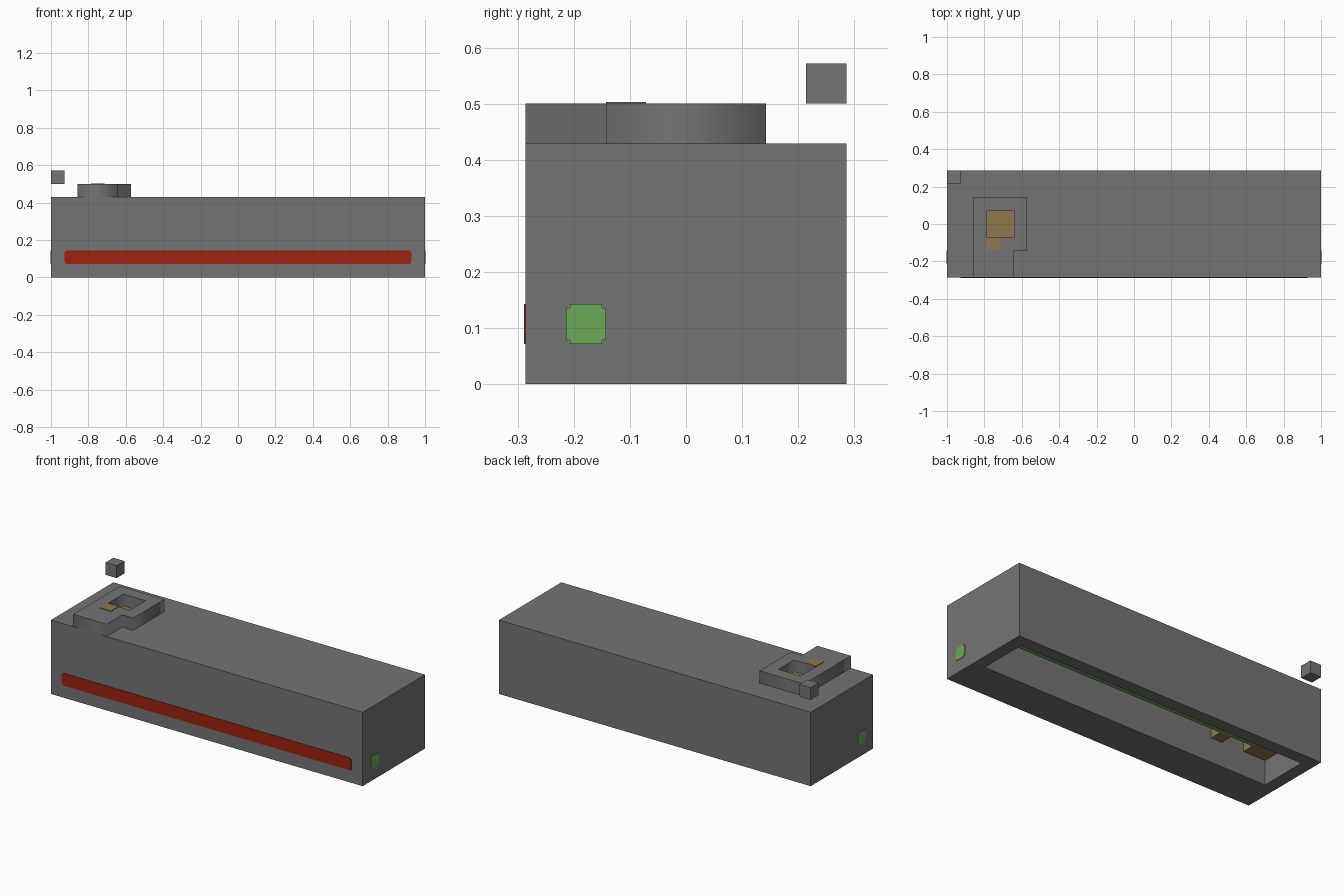
import bpy, bmesh
from mathutils import Vector

U = 1 / 14          # one block unit
SKIN = 0.003        # thickness of painted plates

cube = bpy.data.objects.get("Cube")
if cube:
    bpy.data.objects.remove(cube, do_unlink=True)


def material(name, rgb):
    m = bpy.data.materials.new(name)
    m.use_nodes = True
    m.diffuse_color = (*rgb, 1)
    m.node_tree.nodes["Principled BSDF"].inputs["Base Color"].default_value = (*rgb, 1)
    return m


grey = material("grey", (0.175, 0.175, 0.175))
red = material("red", (0.34, 0.016, 0.005))
green = material("green", (0.145, 0.40, 0.095))
tan = material("tan", (0.28, 0.185, 0.075))


def finish(name, bm, mat):
    bmesh.ops.recalc_face_normals(bm, faces=bm.faces[:])
    me = bpy.data.meshes.new(name)
    bm.to_mesh(me)
    bm.free()
    me.materials.append(mat)
    ob = bpy.data.objects.new(name, me)
    bpy.context.collection.objects.link(ob)
    return ob


def box_mesh(lo, hi):
    """Box between two corners given in block units."""
    bm = bmesh.new()
    bmesh.ops.create_cube(bm, size=1)
    lo, hi = Vector(lo) * U, Vector(hi) * U
    for v in bm.verts:
        v.co = (lo + hi) / 2 + v.co * (hi - lo)
    return bm


def box(name, lo, hi, mat):
    return finish(name, box_mesh(lo, hi), mat)


def light(name, origin, along, length, normal, mat):
    """Thin plate one unit high with notched corners."""
    n = 0.1
    half = [(0, n), (n, n), (n, 0), (length - n, 0), (length - n, n), (length, n)]
    outline = half + [(a, 1 - b) for a, b in reversed(half)]
    bm = bmesh.new()
    o, d, up = Vector(origin), Vector(along), Vector((0, 0, 1))
    face = bm.faces.new([bm.verts.new((o + d * a + up * b) * U) for a, b in outline])
    ext = bmesh.ops.extrude_face_region(bm, geom=[face])["geom"]
    bmesh.ops.translate(bm, vec=Vector(normal) * SKIN,
                        verts=[g for g in ext if isinstance(g, bmesh.types.BMVert)])
    return finish(name, bm, mat)


# Housing: a block hollowed from below, with a thicker front wall
bm = box_mesh((-14, -4, 0), (14, 4, 6))
bm.normal_update()
bottom = min(bm.faces, key=lambda f: f.calc_center_median().z)
bmesh.ops.inset_individual(bm, faces=[bottom], thickness=U, use_even_offset=True)
for v in bottom.verts:
    if v.co.y < 0:
        v.co.y = -U
ext = bmesh.ops.extrude_discrete_faces(bm, faces=[bottom])["faces"]
bmesh.ops.translate(bm, vec=(0, 0, 5 * U), verts=ext[0].verts[:])
finish("housing", bm, grey)

# Raised collar with a square well, reaching to the front edge
curve = bpy.data.curves.new("collar", "CURVE")
curve.dimensions = "2D"
curve.fill_mode = "BOTH"
curve.extrude = U / 2
outer = [(-12, -4), (-9, -4), (-9, -2), (-8, -2), (-8, 2), (-12, 2)]
well = [(-11, -1), (-9, -1), (-9, 1), (-11, 1)]
for loop in (outer, well):
    s = curve.splines.new("POLY")
    s.points.add(len(loop) - 1)
    for p, (x, y) in zip(s.points, loop):
        p.co = (x * U, y * U, 0, 1)
    s.use_cyclic_u = True
curve.materials.append(grey)
collar = bpy.data.objects.new("collar", curve)
collar.location.z = 6.5 * U
bpy.context.collection.objects.link(collar)
bpy.ops.object.select_all(action="DESELECT")
collar.select_set(True)
bpy.context.view_layer.objects.active = collar
bpy.ops.object.convert(target="MESH")

# Tan well floor and the patch in front of it
t = SKIN / U
box("well_floor", (-11, -1, 6), (-9, 1, 6 + t), tan)
box("collar_patch", (-11, -2, 7), (-10, -1, 7 + t), tan)

# Small block hovering over the back corner
box("hovering_block", (-14, 3, 7), (-13, 4, 8), grey)

# Red strip on the front, green dots on both ends
light("front_strip", (-13, -4, 1), (1, 0, 0), 26, (0, -1, 0), red)
for name, side in (("left", 1), ("right", -1)):
    light(name + "_end_dot", (14 * side, -3, 1), (0, 1, 0), 1, (side, 0, 0), green)

# Parts hanging inside the hollow
box("inner_rail", (-11, 0, 2), (13, 1, 3), green)
box("inner_corner_block", (-13, -1, 2), (-11, 1, 5), tan)
box("inner_small_block", (-9, -1, 2), (-8, 0, 5), tan)
